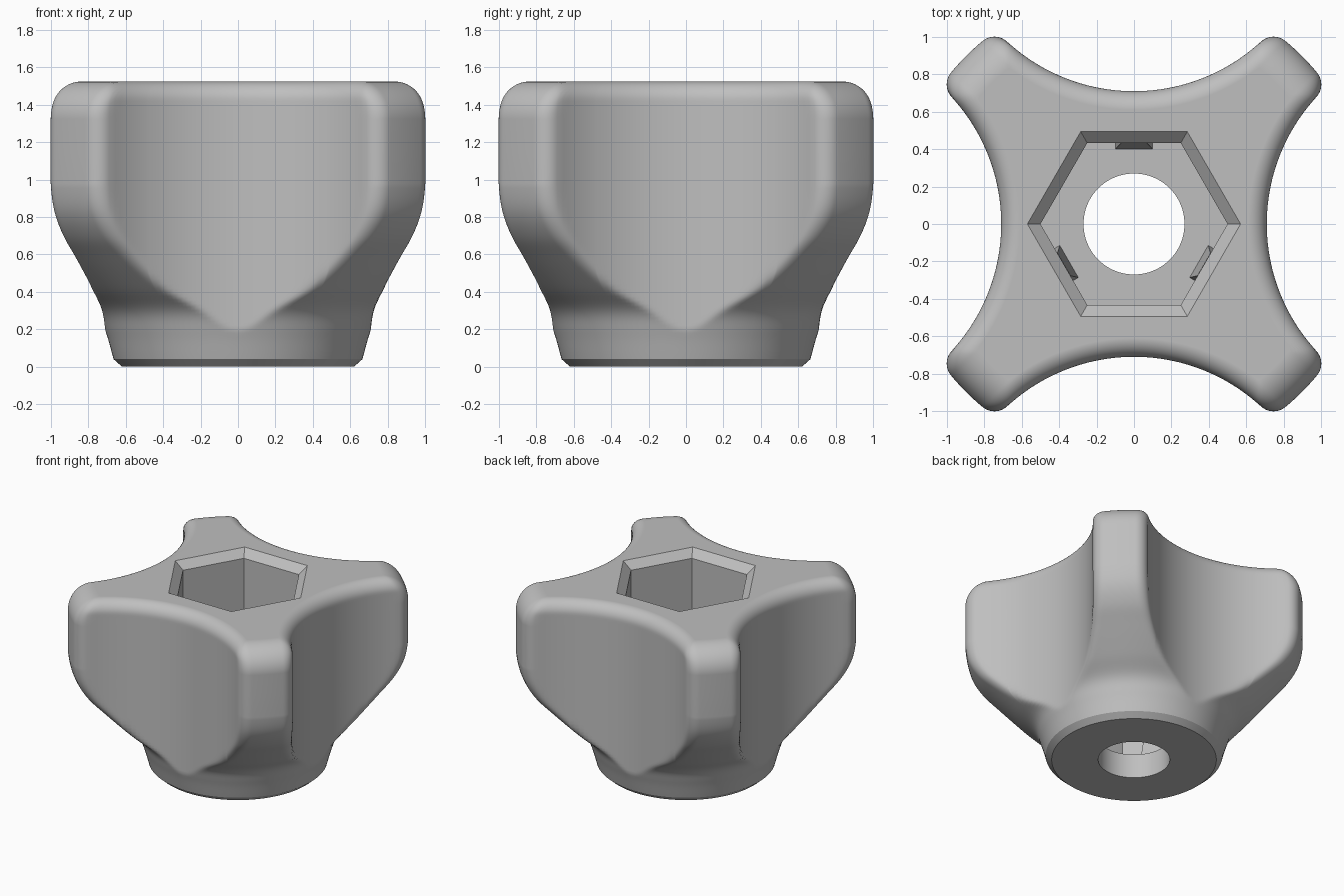
import bpy, bmesh
from math import sin, cos, sqrt, atan2, radians, pi
from mathutils import Vector, Matrix

if "Cube" in bpy.data.objects:
    bpy.data.objects.remove(bpy.data.objects["Cube"], do_unlink=True)

GRIP_R, TOP, TOP_ROUND, EDGE = 1.27, 1.525, 0.2, 0.1
SCOOP_R, SCOOP_Y = 1.0, 1.71

grey = bpy.data.materials.new("light grey plastic")
grey.use_nodes = True
grey.diffuse_color = (0.52, 0.52, 0.52, 1)
grey.node_tree.nodes["Principled BSDF"].inputs["Base Color"].default_value = grey.diffuse_color


def add_object(name, bm):
    bmesh.ops.recalc_face_normals(bm, faces=bm.faces)
    mesh = bpy.data.meshes.new(name)
    bm.to_mesh(mesh)
    bm.free()
    mesh.materials.append(grey)
    obj = bpy.data.objects.new(name, mesh)
    bpy.context.collection.objects.link(obj)
    return obj


def loft(name, rings):
    """Closed solid through rings that share one point count."""
    bm = bmesh.new()
    loops = [[bm.verts.new(p) for p in ring] for ring in rings]
    n = len(loops[0])
    for low, high in zip(loops, loops[1:]):
        for i in range(n):
            j = (i + 1) % n
            bm.faces.new((low[i], low[j], high[j], high[i]))
    bm.faces.new(loops[0][::-1])
    bm.faces.new(loops[-1])
    return add_object(name, bm)


def circle(r, z, n):
    return [(r * cos(2 * pi * i / n), r * sin(2 * pi * i / n), z) for i in range(n)]


def outline_radius(a, r, inset):
    """Scooped outline with rounded corners; a is measured from the scoop axis."""
    scoop, fillet = SCOOP_R + inset, max(EDGE - inset, 0.002)
    reach = r - fillet
    cy = (reach ** 2 + SCOOP_Y ** 2 - (scoop + fillet) ** 2) / (2 * SCOOP_Y)
    if reach ** 2 <= cy ** 2:
        return r
    c = Vector((sqrt(reach ** 2 - cy ** 2), cy))
    t = c + (Vector((0, SCOOP_Y)) - c) * fillet / (scoop + fillet)
    if a < atan2(t.x, t.y):
        return SCOOP_Y * cos(a) - sqrt(scoop ** 2 - (SCOOP_Y * sin(a)) ** 2)
    if a < atan2(c.x, c.y):
        p = c.dot(Vector((sin(a), cos(a))))
        return p + sqrt(max(p * p - reach ** 2 + fillet ** 2, 0))
    return r


# Side profile: chamfered foot, flared neck, straight grip, rounded top
neck = [Vector(p) for p in ((0.665, 0.04), (0.705, 0.18), (0.755, 0.3), (0.885, 0.42),
                            (1.05, 0.58), (1.165, 0.7), (1.24, 0.83), (GRIP_R, 0.98))]
profile = [Vector((0.62, 0))]
ends = [2 * neck[0] - neck[1]] + neck + [Vector((GRIP_R, 1.13))]
for p0, p1, p2, p3 in zip(ends, ends[1:], ends[2:], ends[3:]):
    for k in range(6):
        t = k / 6
        profile.append(0.5 * (2 * p1 + (p2 - p0) * t + (2 * p0 - 5 * p1 + 4 * p2 - p3) * t * t
                              + (3 * p1 - p0 - 3 * p2 + p3) * t ** 3))
profile += [Vector((GRIP_R, 0.98)), Vector((GRIP_R, 1.15))]
for k in range(17):
    a = pi / 2 * k / 16
    profile.append(Vector((GRIP_R - TOP_ROUND * (1 - cos(a)), TOP - TOP_ROUND * (1 - sin(a)))))

# Angles are finer toward the lobes
eighth = [radians(1.5 * i) for i in range(20)] + [radians(30 + 0.5 * i) for i in range(31)]
quarter = [(a, a) for a in eighth] + [(pi / 2 - a, a) for a in eighth[-2:0:-1]]
rings = []
for r, z in profile:
    rise = min(max(z - (TOP - EDGE), 0), EDGE)
    inset = EDGE - sqrt(EDGE ** 2 - rise ** 2)
    ring = []
    for q in range(4):
        for turn, a in quarter:
            d, w = outline_radius(a, r, inset), turn + q * pi / 2
            ring.append((d * cos(w), d * sin(w), z))
    rings.append(ring)
knob = loft("knob_body", rings)

# Hexagonal socket with chamfered mouth, and a through hole
socket = loft("socket_cutter", [circle(r, z, 6) for r, z in
                                ((0.5, 0.2), (0.5, 1.465), (0.57, TOP), (0.64, 1.585))])
bore = loft("bore_cutter", [circle(0.27, z, 96) for z in (-0.1, 0.3)])
bpy.context.view_layer.objects.active = knob
for cutter in (socket, bore):
    cutter.hide_render = True
    cut = knob.modifiers.new(cutter.name, "BOOLEAN")
    cut.operation, cut.solver, cut.object = "DIFFERENCE", "EXACT", cutter
    bpy.ops.object.modifier_apply(modifier=cut.name)
    bpy.data.objects.remove(cutter, do_unlink=True)

bpy.ops.object.select_all(action="DESELECT")
knob.select_set(True)
bpy.ops.object.shade_smooth_by_angle(angle=radians(28))
weighted = knob.modifiers.new("even_shading", "WEIGHTED_NORMAL")
weighted.keep_sharp = True

# Three wedge ribs that grip the nut inside the socket
for i in range(3):
    bm = bmesh.new()
    bmesh.ops.create_cube(bm, size=1)
    for v in bm.verts:
        top = v.co.z > 0
        v.co = ((0.07 if top else 0.1) * (1 if v.co.x > 0 else -1),
                0.45 if v.co.y > 0 else (0.432 if top else 0.4),
                0.5 if top else 0.19)
    bm.transform(Matrix.Rotation(i * 2 * pi / 3, 4, "Z"))
    add_object(f"socket_rib_{i + 1}", bm)
